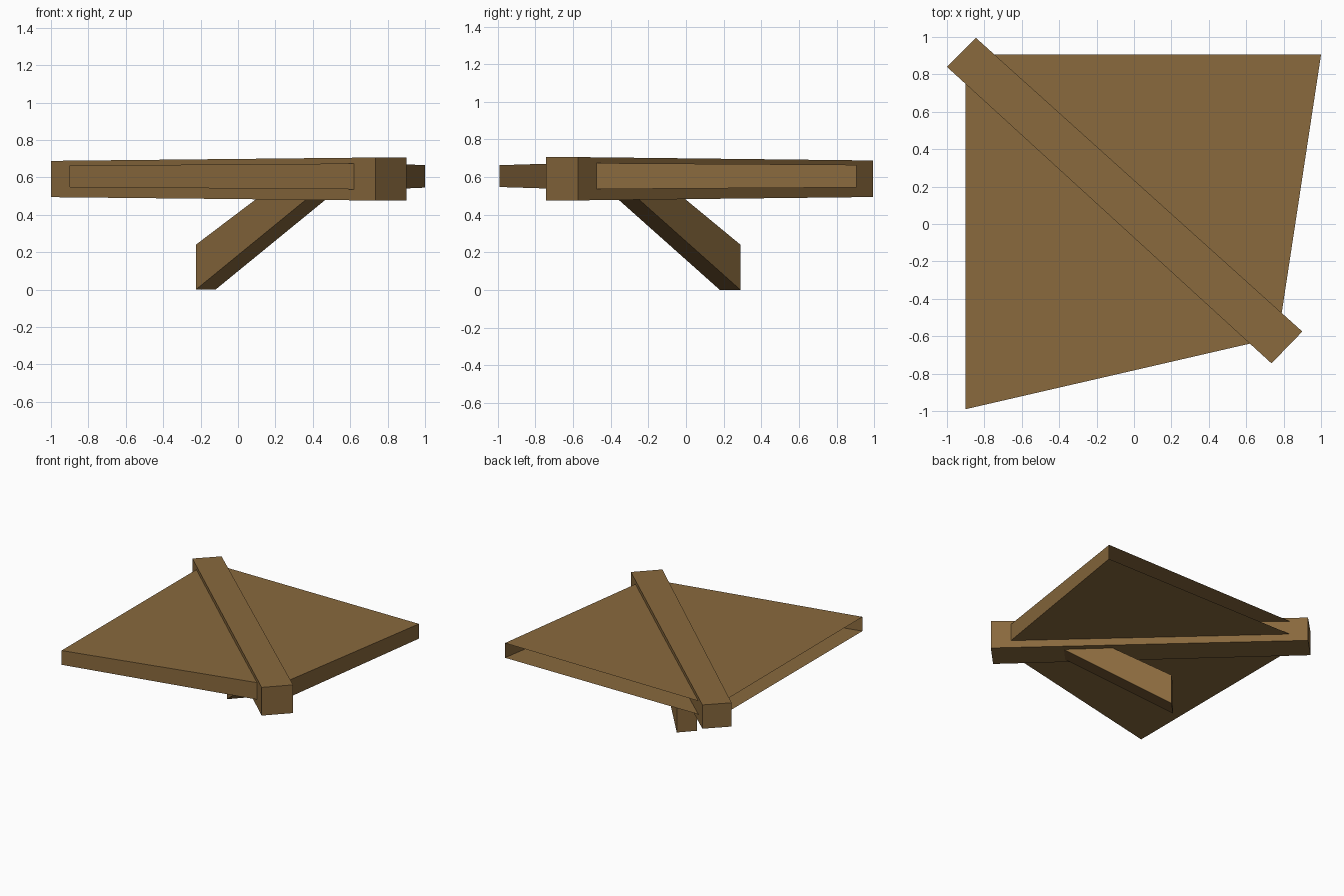
import bpy
import bmesh
from mathutils import Vector

if "Cube" in bpy.data.objects:
    bpy.data.objects.remove(bpy.data.objects["Cube"])

wood = bpy.data.materials.new("brown wood")
wood.diffuse_color = (0.25, 0.142, 0.047, 1)
wood.use_nodes = True
wood.node_tree.nodes["Principled BSDF"].inputs["Base Color"].default_value = wood.diffuse_color


def prism(name, lower, upper, open_sides=()):
    """Four-sided block between two rings; open_sides lists walls left out."""
    bm = bmesh.new()
    lo = [bm.verts.new(p) for p in lower]
    up = [bm.verts.new(p) for p in upper]
    bm.faces.new(lo[::-1])
    bm.faces.new(up)
    for i in range(4):
        if i not in open_sides:
            j = (i + 1) % 4
            bm.faces.new((lo[i], lo[j], up[j], up[i]))
    mesh = bpy.data.meshes.new(name)
    bm.to_mesh(mesh)
    bm.free()
    mesh.materials.append(wood)
    obj = bpy.data.objects.new(name, mesh)
    bpy.context.collection.objects.link(obj)
    return obj


def slab(name, corners, mid, open_sides=()):
    """Flat slab: corners are (x, y, half thickness), counter-clockwise."""
    return prism(name,
                 [(x, y, mid - h) for x, y, h in corners],
                 [(x, y, mid + h) for x, y, h in corners], open_sides)


# Kite-shaped hollow panel, open at the back and left
slab("panel", [(-0.9, -0.99, 0.058), (0.77, -0.605, 0.07),
               (1.0, 0.905, 0.06), (-0.9, 0.905, 0.054)], 0.605, (2, 3))

# Slightly tapered diagonal beam
slab("diagonal_beam", [(-1.0, 0.84, 0.097), (0.735, -0.745, 0.115),
                       (0.9, -0.575, 0.115), (-0.845, 0.995, 0.097)], 0.591)

# Slanted brace with an upright end, running up into the beam
along = Vector((0.737, -0.676, 0))
a, b = Vector((-0.225, 0.18, 0)), Vector((-0.12, 0.29, 0))
up = Vector((0, 0, 1))


def at(p, t, z):
    return p + along * t + up * z


prism("brace",
      [at(a, 0, 0), at(a, 0.88, 0.53), at(b, 0.88, 0.53), at(b, 0, 0)],
      [at(a, 0, 0.24), at(a, 0.52, 0.53), at(b, 0.52, 0.53), at(b, 0, 0.24)])
